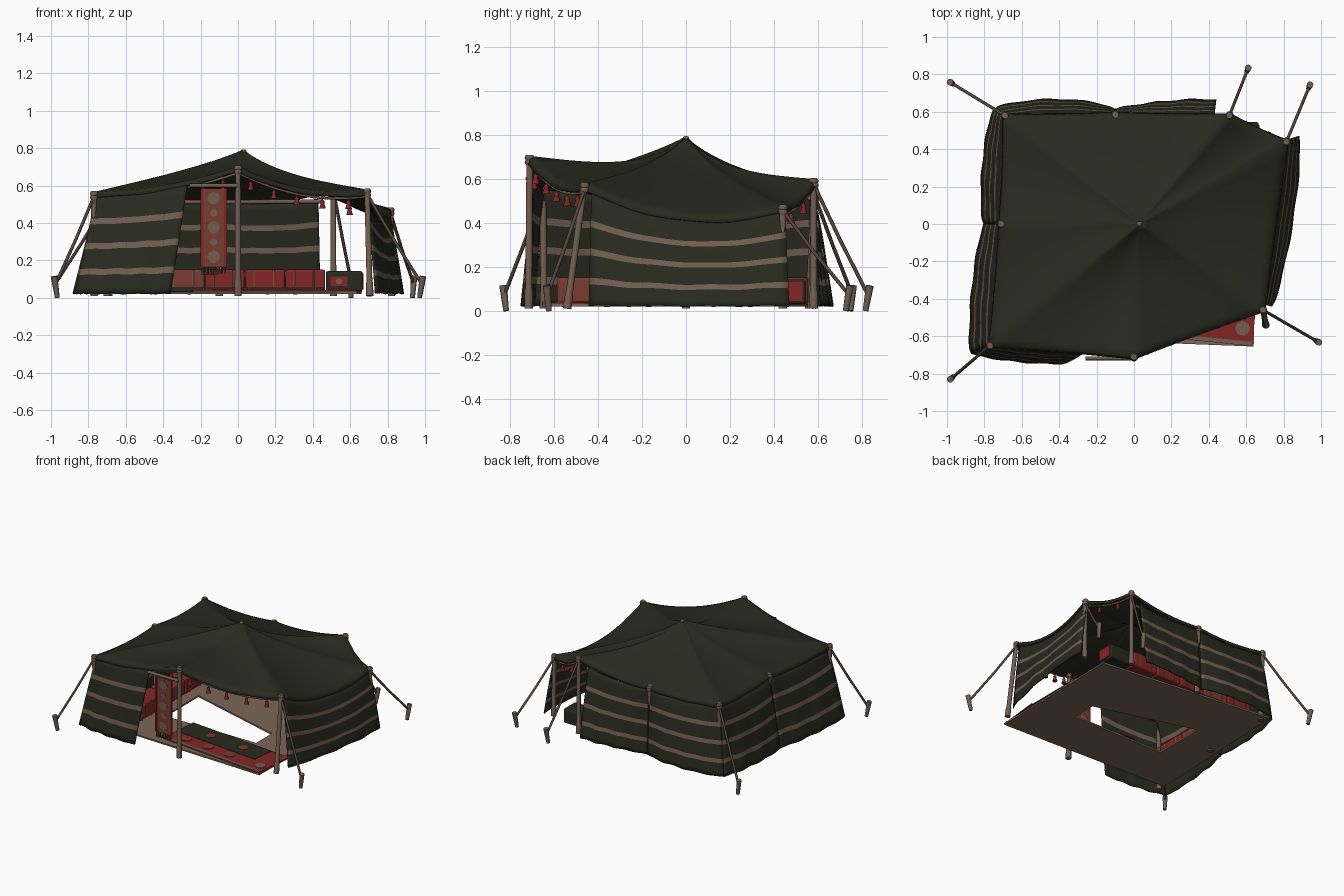
import bpy, bmesh, math, random
from mathutils import Vector as V

if "Cube" in bpy.data.objects:
    bpy.data.objects.remove(bpy.data.objects["Cube"])
random.seed(4)

def mat(name, c):
    m = bpy.data.materials.new(name)
    m.diffuse_color = (*c, 1)
    m.use_nodes = True
    m.node_tree.nodes["Principled BSDF"].inputs["Base Color"].default_value = m.diffuse_color
    return m
GREEN = mat("dark green cloth", (.0215, .0235, .0135))
STRIPE = mat("tan stripe", (.170, .112, .080))
WOOD = mat("weathered wood", (.165, .112, .080))
ROPE = mat("brown rope", (.085, .062, .046))
RED = mat("deep red", (.23, .018, .018))
BRICK = mat("brick red", (.19, .043, .030))
MAT = mat("floor mat tan", (.20, .130, .095))

def mesh(name, verts, faces, mats, idx=None, thick=0, smooth=True):
    me = bpy.data.meshes.new(name)
    me.from_pydata([tuple(v) for v in verts], [], faces)
    for m in mats:
        me.materials.append(m)
    for i, p in enumerate(me.polygons):
        p.use_smooth = smooth
        if idx:
            p.material_index = idx[i]
    ob = bpy.data.objects.new(name, me)
    bpy.context.collection.objects.link(ob)
    if thick:
        s = ob.modifiers.new("thickness", 'SOLIDIFY')
        s.thickness, s.offset = thick, 0
    return ob

def grid_faces(rows, cols, wrap=False):
    f = []
    for r in range(rows - 1):
        for c in range(cols if wrap else cols - 1):
            d = (c + 1) % cols
            f.append((r*cols + c, r*cols + d, (r+1)*cols + d, (r+1)*cols + c))
    return f

def rod(name, pts, radii, m, sides=10):
    pts = [V(p) for p in pts]
    if not isinstance(radii, (list, tuple)):
        radii = [radii] * len(pts)
    d = (pts[-1] - pts[0]).normalized()
    a = d.orthogonal().normalized()
    b = d.cross(a)
    vs = [p + (a*math.cos(k*math.tau/sides) + b*math.sin(k*math.tau/sides))*r
          for p, r in zip(pts, radii) for k in range(sides)]
    n = len(pts)
    f = grid_faces(n, sides, True)
    f += [tuple(range(sides))[::-1], tuple((n-1)*sides + k for k in range(sides))]
    ob = mesh(name, vs, f, [m])
    for p in ob.data.polygons[-2:]:
        p.use_smooth = False
    return ob

def box(name, c, s, m, rot=0, bevel=0):
    vs = [(x*s[0]/2, y*s[1]/2, z*s[2]/2) for x in (-1, 1) for y in (-1, 1) for z in (-1, 1)]
    f = [(0, 1, 3, 2), (4, 6, 7, 5), (0, 4, 5, 1), (2, 3, 7, 6), (0, 2, 6, 4), (1, 5, 7, 3)]
    ob = mesh(name, vs, f, [m], smooth=False)
    ob.location, ob.rotation_euler[2] = c, rot
    if bevel:
        b = ob.modifiers.new("bevel", 'BEVEL')
        b.width, b.segments = bevel, 3
    return ob

# roof: fan of sagging cloth from the apex to the pole tops
APEX = V((.03, 0, .79))
POLES = [V(p) for p in [(0, -.71, .70), (.69, -.46, .575), (.815, .44, .475), (.51, .58, .595),
                        (-.10, .585, .535), (-.69, .58, .555), (-.71, 0, .565), (-.77, -.65, .562)]]
EDGE_SAG = [.055, .09, .03, .025, .02, .02, .02, .03]
RIDGE_SAG = [.078, .045, .05, .065, .055, .045, .035, .018]
SEG, RAD = 12, 20
def edge(i, s):
    q = 4*s*(1 - s)
    p = POLES[i].lerp(POLES[(i+1) % 8], s)
    p = p.lerp(V((APEX.x, APEX.y, p.z)), .01*q)
    h = s*s*(3 - 2*s)
    return p, EDGE_SAG[i]*q, RIDGE_SAG[i]*(1-h) + RIDGE_SAG[(i+1) % 8]*h + .005*q
rim = [edge(i, k/SEG) for i in range(8) for k in range(SEG)]
verts = []
for r in range(RAD + 1):
    t = max(r/RAD, .004)
    for p, es, rs in rim:
        v = APEX.lerp(p, t)
        v.z -= es*t*t + rs*math.sin(math.pi*t**.7)
        verts.append(v)
for k, (p, es, rs) in enumerate(rim):        # hanging hem
    o = V((p.x, p.y, 0)).normalized()*.012
    verts.append(p + o - V((0, 0, es + .026 + .003*math.sin(k*1.3))))
mesh("roof_cloth", verts, grid_faces(RAD + 2, len(rim), True), [GREEN], thick=.008)
rod("roof_knob", [APEX - V((0, 0, .02)), APEX, APEX + V((0, 0, .004))], [.016, .014, .006], WOOD)

# walls: striped cloth panels, flaring and billowing to the ground
ROWS = [0, .06, .12, .19, .25, .32, .39, .45, .51, .58, .64, .70, .76, .84, .92, 1]
def wall(name, ta, tb, ba, bb, bulge, sag=.02, n=26):
    ta, tb, ba, bb = V(ta), V(tb), V((*ba, .022)), V((*bb, .022))
    d = (tb - ta).normalized()
    out = V((d.y, -d.x, 0))
    if out.dot(ta + tb) < 0:
        out = -out
    vs, idx = [], []
    for v in ROWS:
        for k in range(n):
            u = k/(n - 1)
            p = ba.lerp(bb, u).lerp(ta.lerp(tb, u), v)
            p.z -= sag*4*u*(1-u)*v - .003*math.sin(u*23)*(1 - v)
            w = (1 - v)**.6
            p += out*(bulge*math.sin(math.pi*u)**.6*w + .003*math.sin(u*19 + 3*v)*w)
            vs.append(p)
    for r in range(len(ROWS) - 1):
        m = (ROWS[r] + ROWS[r+1])/2
        on = any(a < m < a + .06 for a in (.19, .45, .70))
        idx += [int(on)]*(n - 1)
    mesh(name, vs, grid_faces(len(ROWS), n), [GREEN, STRIPE], idx, thick=.008)
wall("left_wall_front", (-.75, -.64, .55), (-.71, 0, .54), (-.87, -.69), (-.80, 0), .03)
wall("left_wall_back", (-.71, 0, .54), (-.69, .57, .54), (-.80, 0), (-.75, .61), .035)
wall("back_wall_left", (-.69, .57, .54), (-.10, .58, .515), (-.75, .61), (-.10, .61), .055)
wall("back_wall_right", (-.10, .58, .515), (.43, .575, .53), (-.10, .61), (.44, .66), .02)
wall("front_flap", (-.27, -.69, .60), (-.76, -.645, .55), (-.36, -.74), (-.87, -.69), .02, .01)
wall("right_wall", (.69, -.43, .535), (.81, .45, .465), (.735, -.44), (.88, .47), .04, .09)
rod("left_wall_seam", [(-.71, 0, .54), (-.80, 0, .02)], .007, GREEN)
rod("back_wall_seam", [(-.1, .585, .5), (-.1, .61, .02)], .007, GREEN)

# poles with rope lashings
BASES = [(0, -.715), (.705, -.54), (.82, .44), (.51, .58), (-.10, .57), (-.69, .56), (-.70, 0), (-.77, -.645)]
for i, (p, b) in enumerate(zip(POLES, BASES)):
    b = V((*b, .01))
    top = p + V((0, 0, .008))
    rod("pole_%d" % i, [b, b.lerp(top, .12), b.lerp(top, .14), top], [.020, .019, .016, .015], WOOD, 12)
    for h in (.005, .025):
        c = p - V((0, 0, h))
        rod("lashing", [c - V((0, 0, .012)), c, c + V((0, 0, .012))], [.017, .023, .017], WOOD)
rod("back_rail", [(-.68, .56, .51), (.45, .56, .515)], .011, WOOD)

# guy ropes and pegs
for i, s in ((7, (-.97, -.82)), (5, (-.97, .75)), (3, (.605, .82)), (2, (.935, .73)), (1, (.975, -.625))):
    g = V((*s, 0))
    o = (g - V((POLES[i].x, POLES[i].y, 0))).normalized()
    rod("peg", [g - o*.005, g + V((0, 0, .07)) + o*.008, g + o*.016 + V((0, 0, .115))], [.013, .016, .018], WOOD)
    a = POLES[i] - V((0, 0, .02))
    e = g + V((0, 0, .085))
    mid = a.lerp(e, .5) - V((0, 0, .008))
    rod("guy_rope", [a, mid, e], .0085, ROPE, 8)

# cord and tassels under the open edges
def drop(i, s, z):
    p, es, _ = edge(i, s)
    return p - V((0, 0, es + z))
for i, s0, s1 in ((0, 0, 1), (2, 0, 1), (7, .65, 1)):
    pts = [drop(i, s0 + (s1 - s0)*k/10, .034) for k in range(11)]
    rod("edge_cord", pts, .007, WOOD, 6)
    for s in (.1, .28, .46, .66, .86) if i == 0 else (.3, .7):
        q = drop(i, s0 + (s1 - s0)*s, .025)
        z = lambda h: q - V((0, 0, h))
        rod("tassel", [z(0), z(.02), z(.03), z(.04), z(.066)], [.004, .004, .012, .010, .018], RED, 8)

# floor mats around an open middle
outer = [(-.78, -.60), (.64, -.655), (.66, .45), (-.73, .61)]
inner = [(-.45, -.25), (.33, -.25), (.33, -.06), (-.45, .16)]
mesh("floor_mats", [(x, y, .026) for x, y in outer + inner],
     [(k, (k+1) % 4, (k+1) % 4 + 4, k + 4) for k in range(4)], [MAT], thick=.012, smooth=False)
box("right_mat_edge", (.637, -.12, .035), (.035, .55, .008), BRICK)

# front rug: red field, green panel, tan border and medallions
R = -.10
def on_rug(x, y, z):
    return V((.21 + x*math.cos(R) - y*math.sin(R), -.445 + x*math.sin(R) + y*math.cos(R), z))
box("front_rug", on_rug(0, 0, .035), (.88, .33, .008), RED, R)
box("rug_border", on_rug(0, -.153, .040), (.88, .022, .004), STRIPE, R)
box("rug_green_panel", on_rug(-.08, .07, .040), (.72, .18, .004), GREEN, R)
for x in (-.3, -.1, .1, .38):
    c = on_rug(x, -.075, .038)
    rod("rug_medallion", [c, c + V((0, 0, .005))], .04, STRIPE if x > .3 else BRICK, 8)
for x in (-.2, .1):
    c = on_rug(x, .07, .040)
    rod("rug_flower", [c, c + V((0, 0, .005))], .035, BRICK, 8)

# cushions along the back and left sides
for k in range(5):
    x = -.50 + k*.215
    box("back_cushion", (x, .49, .093), (.212, .13, .115), BRICK if k == 1 else RED, 0, .012)
    for d in (-.06, .045):
        box("cushion_stripe", (x + d, .49, .093), (.009, .133, .118), STRIPE, 0, .004)
box("cushion_base", (-.07, .422, .046), (1.07, .006, .026), GREEN)
for k in range(4):
    y = -.47 + k*.235
    box("left_cushion", (-.60, y, .093), (.14, .23, .115), RED if k % 2 else BRICK, 0, .012)
    for d in (-.06, .06):
        box("cushion_stripe", (-.60, y + d, .093), (.143, .01, .118), STRIPE if k % 2 else RED, 0, .004)

# small chest at the end of the back cushions
box("chest", (.568, .475, .088), (.196, .14, .11), GREEN, 0, .012)
box("chest_panel", (.54, .404, .088), (.09, .006, .05), RED)
box("chest_side_panel", (.667, .475, .088), (.006, .11, .085), RED)
rod("chest_spot", [(.54, .404, .088), (.54, .398, .088)], .018, STRIPE, 8)

# hanging woven panel beside the front pole
rod("panel_rail", [(-.26, -.718, .60), (0, -.718, .60)], .011, WOOD)
box("hanging_panel", (-.13, -.718, .375), (.14, .010, .42), BRICK)
for x in (-.193, -.067):
    box("panel_edge", (x, -.718, .375), (.014, .013, .42), RED)
for k in range(5):
    rod("panel_motif", [(-.13, -.725, .22 + k*.078), (-.13, -.711, .22 + k*.078)],
        .034 if k % 2 == 0 else .020, STRIPE, 8)
for k in range(9):
    x = -.19 + k*.015
    rod("panel_fringe", [(x, -.718, .17), (x, -.718, .12 + .012*random.random())], [.004, .006], ROPE, 6)
